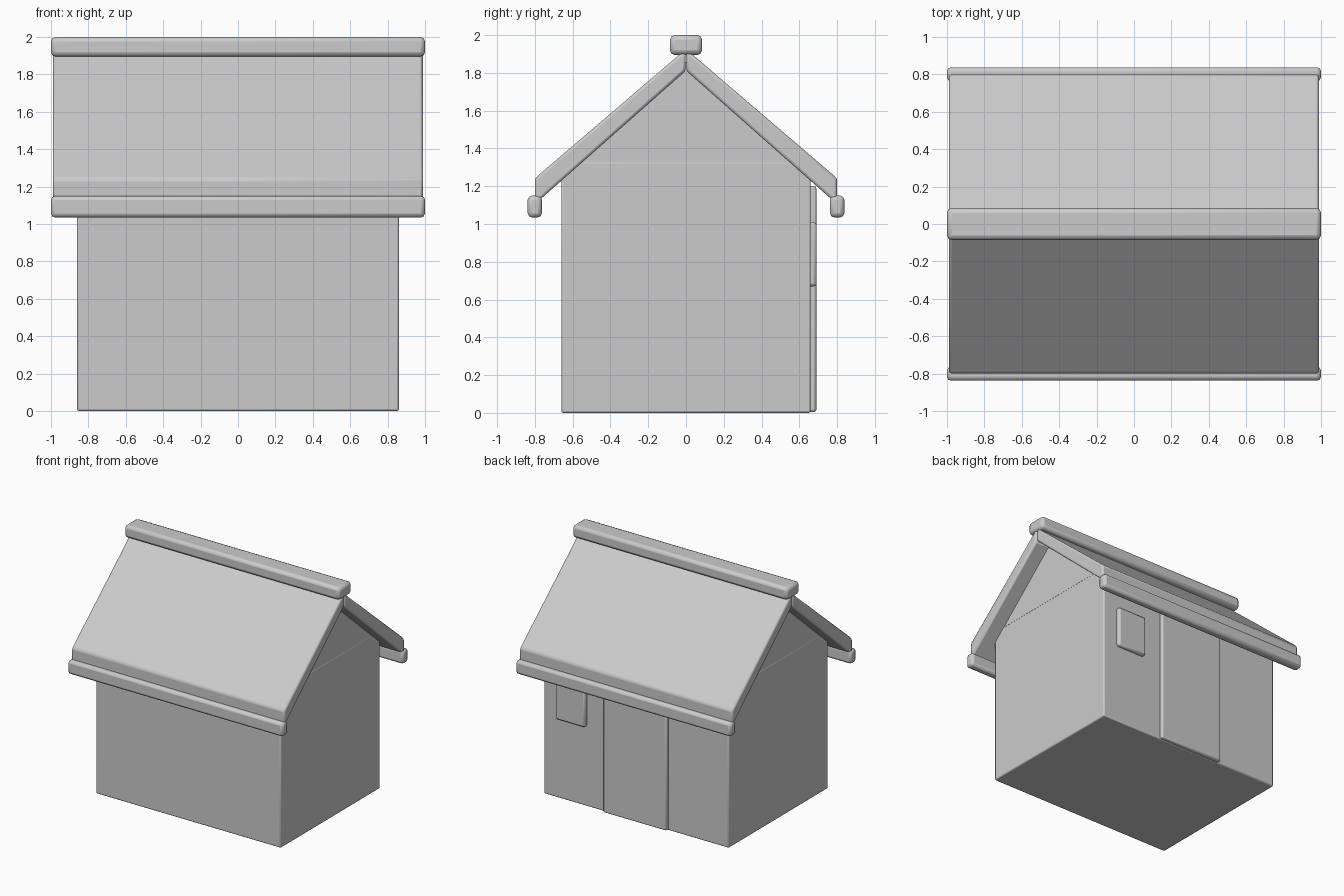
import bpy, bmesh

if "Cube" in bpy.data.objects:
    bpy.data.objects.remove(bpy.data.objects["Cube"])


def finish(obj, bevel, segments=2):
    if bevel:
        m = obj.modifiers.new("Bevel", 'BEVEL')
        m.width = bevel
        m.segments = segments
        m.limit_method = 'ANGLE'
        m.angle_limit = 0.5
    bpy.ops.object.select_all(action='DESELECT')
    obj.select_set(True)
    bpy.context.view_layer.objects.active = obj
    bpy.ops.object.shade_smooth_by_angle()
    return obj


def prism(name, profile, x0, x1, bevel=0.0, segments=2):
    """Extrude a (y, z) profile along x."""
    bm = bmesh.new()
    face = bm.faces.new([bm.verts.new((x0, y, z)) for y, z in profile])
    ext = bmesh.ops.extrude_face_region(bm, geom=[face])
    moved = [v for v in ext["geom"] if isinstance(v, bmesh.types.BMVert)]
    bmesh.ops.translate(bm, verts=moved, vec=(x1 - x0, 0, 0))
    bmesh.ops.recalc_face_normals(bm, faces=bm.faces)
    mesh = bpy.data.meshes.new(name)
    bm.to_mesh(mesh)
    bm.free()
    obj = bpy.data.objects.new(name, mesh)
    bpy.context.collection.objects.link(obj)
    return finish(obj, bevel, segments)


def box(name, x, y, z, bevel, segments=2):
    profile = [(y[0], z[0]), (y[1], z[0]), (y[1], z[1]), (y[0], z[1])]
    return prism(name, profile, x[0], x[1], bevel, segments)


# Walls and gable
box("walls", (-0.86, 0.86), (-0.66, 0.66), (0, 1.33), 0.01)
prism("gable", [(-0.6, 1.325), (0.6, 1.325), (0, 1.86)], -0.859, 0.859)

# Roof slopes and eave rails, mirrored front to back
for side, s in (("front", -1), ("back", 1)):
    slope = [(0.002, 1.81), (0.002, 1.925), (0.8, 1.242), (0.8, 1.105)]
    prism(side + "_roof", [(s * y, z) for y, z in slope], -0.99, 0.99, 0.015)
    box(side + "_eave", (-1, 1), sorted((s * 0.763, s * 0.838)), (1.035, 1.15), 0.022)

# Ridge cap
box("ridge_cap", (-1, 1), (-0.085, 0.085), (1.895, 2.0), 0.025)

# Door and window on the back wall
box("door", (-0.30, 0.29), (0.64, 0.69), (0.005, 1.2), 0.012)
box("window", (0.46, 0.73), (0.64, 0.692), (0.67, 1.01), 0.016)
